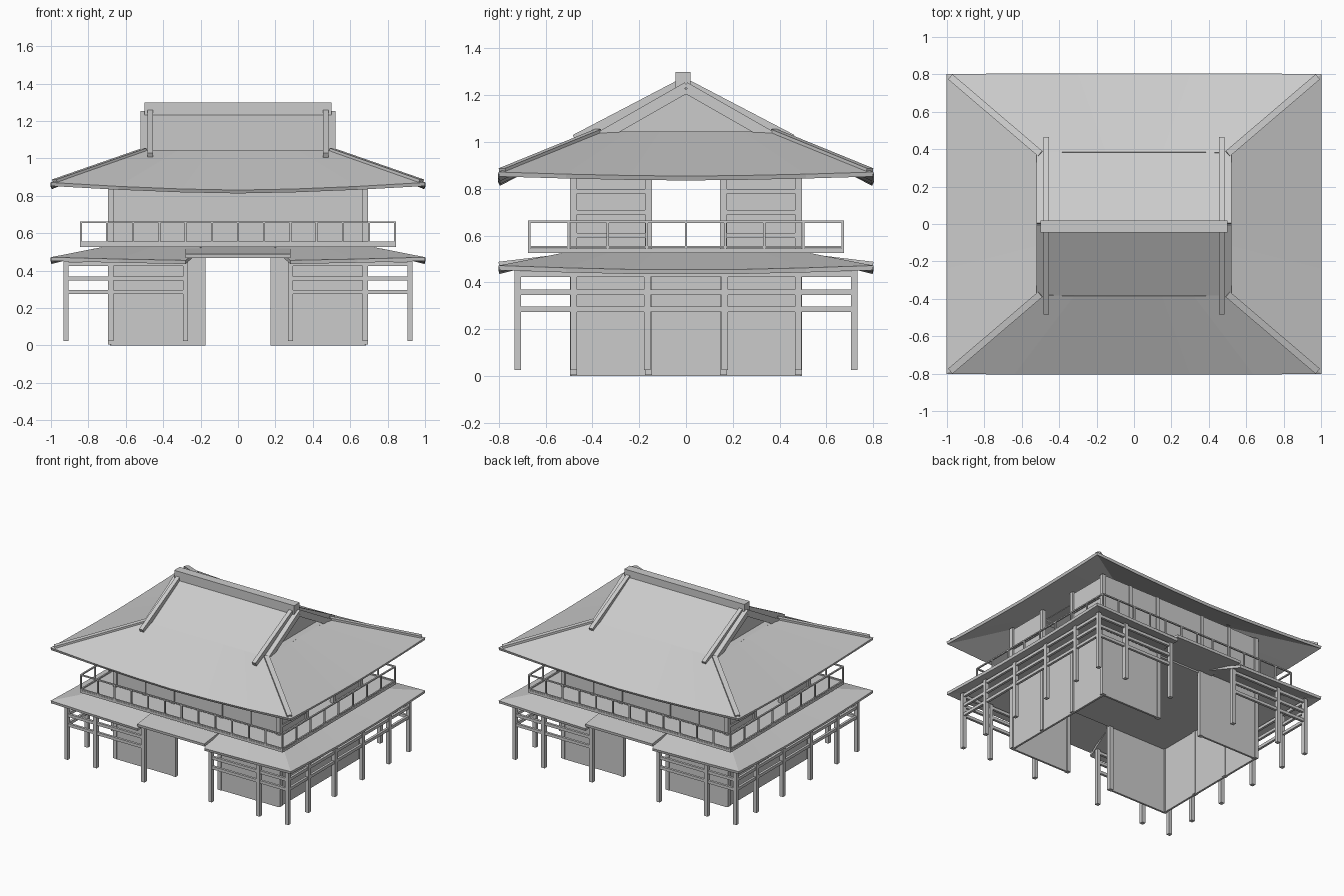
import bpy, bmesh, math
from mathutils import Vector, Matrix

cube = bpy.data.objects.get("Cube")
if cube:
    bpy.data.objects.remove(cube)

grey = bpy.data.materials.new("plain grey")
grey.use_nodes = True
GREY = (0.6, 0.6, 0.6, 1)
grey.diffuse_color = GREY
grey.node_tree.nodes["Principled BSDF"].inputs["Base Color"].default_value = GREY


def finish(name, bm, thickness=0):
    """Turn a bmesh into a flat-shaded object, optionally thickened."""
    bmesh.ops.recalc_face_normals(bm, faces=bm.faces)
    mesh = bpy.data.meshes.new(name)
    bm.to_mesh(mesh)
    bm.free()
    mesh.materials.append(grey)
    obj = bpy.data.objects.new(name, mesh)
    bpy.context.collection.objects.link(obj)
    if thickness:
        mod = obj.modifiers.new("thickness", "SOLIDIFY")
        mod.thickness = thickness
        mod.offset = 0
    return obj


def box(bm, x0, x1, y0, y1, z0, z1):
    centre = Vector((x0 + x1, y0 + y1, z0 + z1)) / 2
    size = (abs(x1 - x0), abs(y1 - y0), abs(z1 - z0), 1)
    bmesh.ops.create_cube(bm, size=1, matrix=Matrix.Translation(centre) @ Matrix.Diagonal(size))


def post(bm, x, y, w, z0, z1):
    box(bm, x - w / 2, x + w / 2, y - w / 2, y + w / 2, z0, z1)


def beam(bm, a, b, w, h):
    """Square bar between two points, kept upright."""
    a, b = Vector(a), Vector(b)
    d = (b - a).normalized()
    side = d.cross(Vector((0, 0, 1))).normalized()
    rot = Matrix((d, side, side.cross(d))).transposed().to_4x4()
    scale = Matrix.Diagonal(((b - a).length, w, h, 1))
    bmesh.ops.create_cube(bm, size=1, matrix=Matrix.Translation((a + b) / 2) @ rot @ scale)


def hipped_roof(name, inner, z_in, z_corner, z_long, z_short, cuts, open_centre=False):
    """Four sloping sides with eaves that sweep up to the corners."""
    bm = bmesh.new()
    for s in (-1, 1):
        for long_side in (True, False):
            z_mid = z_long if long_side else z_short
            rows = []
            for u in cuts:
                z = z_mid + (z_corner - z_mid) * abs(u) ** 1.6
                if long_side:
                    ends = (u, s * 0.8, z), (u * inner[0], s * inner[1], z_in)
                else:
                    ends = (s, u * 0.8, z), (s * inner[0], u * inner[1], z_in)
                rows.append([bm.verts.new(p) for p in ends])
            for i, (p, q) in enumerate(zip(rows, rows[1:])):
                if open_centre and long_side and abs(cuts[i] + cuts[i + 1]) < 0.01:
                    continue
                bm.faces.new((p[0], q[0], q[1], p[1]))
    bmesh.ops.remove_doubles(bm, verts=bm.verts, dist=0.0001)
    return finish(name, bm, 0.02)


SIGNS = (-1, 1)
CORNERS = [(sx, sy) for sx in SIGNS for sy in SIGNS]

# Ground floor walls with an open passage from front to back
bm = bmesh.new()
for s in SIGNS:
    box(bm, s * 0.67, s * 0.685, -0.48, 0.48, 0, 0.52)
    for t in SIGNS:
        box(bm, s * 0.19, s * 0.68, t * 0.475, t * 0.49, 0, 0.52)
finish("ground_floor_walls", bm)

# Wall posts
bm = bmesh.new()
for sx, sy in CORNERS:
    post(bm, sx * 0.68, sy * 0.48, 0.03, 0.005, 0.95)
    post(bm, sx * 0.19, sy * 0.48, 0.03, 0, 0.52)
    post(bm, sx * 0.68, sy * 0.16, 0.03, 0.005, 0.95)
    for x in (0.2, 0.44):
        post(bm, sx * x, sy * 0.48, 0.025, 0.53, 0.95)
finish("wall_posts", bm)

# Veranda posts and their cross beams
bm = bmesh.new()
for sx, sy in CORNERS:
    for x in (0.92, 0.68, 0.28):
        post(bm, sx * x, sy * 0.72, 0.028, 0.025, 0.455)
    for y in (0.48, 0.165):
        post(bm, sx * 0.92, sy * y, 0.028, 0.025, 0.455)
finish("veranda_posts", bm)

bm = bmesh.new()
for z in (0.285, 0.358, 0.435):
    for sx in SIGNS:
        beam(bm, (sx * 0.92, -0.72, z), (sx * 0.92, 0.72, z), 0.018, 0.022)
        for sy in SIGNS:
            beam(bm, (sx * 0.28, sy * 0.72, z), (sx * 0.92, sy * 0.72, z), 0.018, 0.022)
finish("veranda_beams", bm)

# Lower roof, entrance canopies and balcony deck
hipped_roof("lower_roof", (0.68, 0.48), 0.525, 0.462, 0.443, 0.443,
            (-1, -0.64, -0.28, 0.28, 0.64, 1), open_centre=True)

bm = bmesh.new()
for s in SIGNS:
    beam(bm, (0, s * 0.8, 0.478), (0, s * 0.47, 0.518), 0.56, 0.02)
finish("entrance_canopies", bm)

bm = bmesh.new()
box(bm, -0.68, 0.68, -0.48, 0.48, 0.495, 0.53)
box(bm, -0.845, 0.845, -0.675, 0.675, 0.526, 0.545)
finish("balcony_deck", bm)

# Balcony railing
bm = bmesh.new()
for z in (0.551, 0.659):
    for s in SIGNS:
        beam(bm, (-0.84, s * 0.67, z), (0.84, s * 0.67, z), 0.011, 0.009)
        beam(bm, (s * 0.84, -0.67, z), (s * 0.84, 0.67, z), 0.011, 0.009)
for s in SIGNS:
    for i in range(13):
        post(bm, -0.84 + i * 0.14, s * 0.67, 0.01, 0.54, 0.66)
    for i in range(1, 8):
        post(bm, s * 0.84, -0.67 + i * 0.1675, 0.01, 0.54, 0.66)
finish("balcony_railing", bm)

# Upper floor walls, open in the middle of both short sides
bm = bmesh.new()
for s in SIGNS:
    box(bm, -0.68, 0.68, s * 0.472, s * 0.485, 0.53, 0.95)
    for t in SIGNS:
        box(bm, s * 0.668, s * 0.682, t * 0.16, t * 0.48, 0.53, 0.94)
        for z in (0.6, 0.7, 0.79):
            box(bm, s * 0.66, s * 0.69, t * 0.16, t * 0.48, z - 0.01, z + 0.01)
finish("upper_floor_walls", bm)

# Upper roof skirt
hipped_roof("upper_roof", (0.5, 0.38), 1.035, 0.862, 0.822, 0.845,
            (-1, -0.64, -0.3, 0, 0.3, 0.64, 1))

# Gable roof on top
bm = bmesh.new()
for s in SIGNS:
    beam(bm, (0, s * 0.0, 1.245), (0, s * 0.385, 1.025), 1.04, 0.022)
finish("gable_roof", bm)

# Recessed gable walls with a small ledge at their foot
bm = bmesh.new()
for s in SIGNS:
    pts = [(s * 0.45, -0.37, 1.03), (s * 0.45, 0.37, 1.03), (s * 0.45, 0, 1.24)]
    bm.faces.new([bm.verts.new(p) for p in pts])
    box(bm, s * 0.44, s * 0.505, -0.37, 0.37, 1.022, 1.04)
finish("gable_walls", bm, 0.01)

# Rafters under the gable edges
bm = bmesh.new()
for sx, sy in CORNERS:
    beam(bm, (sx * 0.49, 0, 1.222), (sx * 0.49, sy * 0.34, 1.028), 0.05, 0.03)
finish("gable_edge_rafters", bm)

# Ridge cap, sloping gable ridges and corner hip ridges
bm = bmesh.new()
box(bm, -0.5, 0.5, -0.045, 0.02, 1.23, 1.3)
finish("ridge_cap", bm)

bm = bmesh.new()
for sx, sy in CORNERS:
    beam(bm, (sx * 0.47, -0.01, 1.255), (sx * 0.47, -0.01 + sy * 0.465, 1.012), 0.03, 0.04)
finish("gable_ridges", bm)

bm = bmesh.new()
for sx, sy in CORNERS:
    beam(bm, (sx * 0.98, sy * 0.785, 0.875), (sx * 0.5, sy * 0.375, 1.042), 0.036, 0.026)
finish("hip_ridges", bm)
